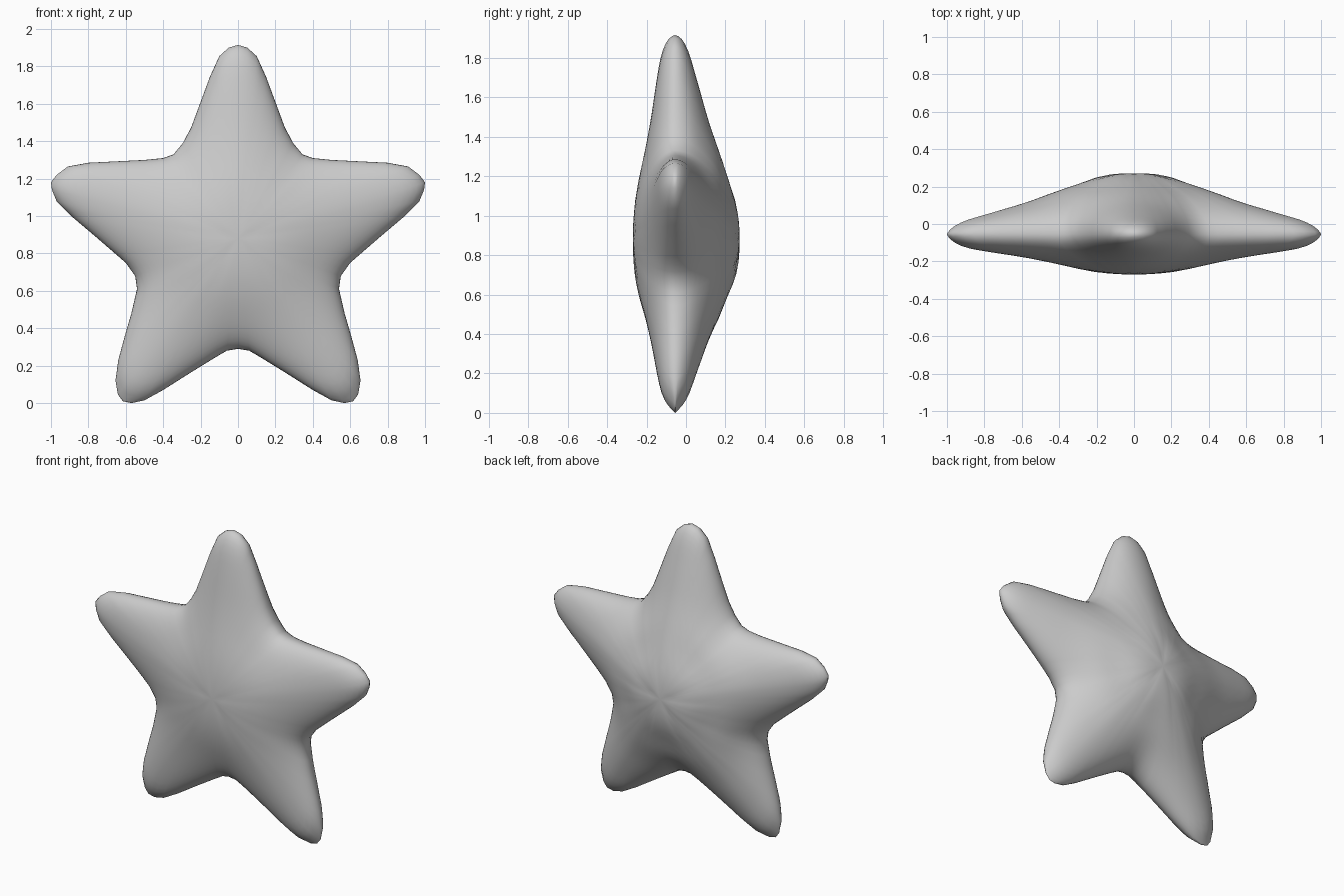
import bpy, bmesh, math
from mathutils import Vector
from mathutils.geometry import intersect_point_line

if "Cube" in bpy.data.objects:
    bpy.data.objects.remove(bpy.data.objects["Cube"])

C = Vector((0, 0.88))      # star centre in the x/z plane
SEAM = -0.055              # y of the rim
RINGS = 16

# Right half of the outline, top tip to bottom notch (x, z)
HALF = [(0, 1.915), (.05, 1.9), (.1, 1.855), (.15, 1.745), (.2, 1.61), (.25, 1.475),
        (.295, 1.39), (.345, 1.33), (.4, 1.31), (.5, 1.3), (.8, 1.285), (.91, 1.265),
        (.97, 1.22), (1, 1.18), (.995, 1.14), (.97, 1.08), (.88, .99), (.75, .88),
        (.6, .75), (.55, .68), (.54, .61), (.57, .48), (.605, .36), (.64, .23),
        (.655, .12), (.642, .045), (.615, .01), (.57, 0), (.5, .015), (.4, .07),
        (.25, .165), (.12, .245), (.06, .28), (0, .29)]
TIPS = [Vector(p) - C for p in ((0, 1.915), (1, 1.18), (-1, 1.18), (.62, .02), (-.62, .02))]

# Ridge height over the seam against distance from the centre: (r, front, back)
RIDGE = [(0, .217, .328), (.1, .213, .326), (.2, .205, .31), (.32, .182, .258), (.42, .157, .235),
         (.52, .138, .192), (.62, .12, .16), (.72, .107, .135), (.82, .092, .105),
         (.92, .077, .08), (.98, .055, .055), (1.02, .03, .03), (1.04, 0, 0)]


def ridge(r, side):
    for a, b in zip(RIDGE, RIDGE[1:]):
        if r <= b[0]:
            k = (r - a[0]) / (b[0] - a[0])
            return a[side] * (1 - k) + b[side] * k
    return 0.0


# Full outline, long edges split
pts = [Vector(p) for p in HALF] + [Vector((-x, z)) for x, z in HALF[-2:0:-1]]
outline = []
for a, b in zip(pts, pts[1:] + pts[:1]):
    n = max(1, math.ceil((b - a).length / 0.08))
    outline += [a.lerp(b, i / n) for i in range(n)]
N = len(outline)


def rim_distance(p):
    best = 9.0
    for a, b in zip(pts, pts[1:] + pts[:1]):
        e = b - a
        t = min(1, max(0, (p - a).dot(e) / e.length_squared))
        best = min(best, (p - a - e * t).length)
    return best


# Rim distance along the arm axes, tabulated
TABLE = [[rim_distance(C + t * (i / 50)) for i in range(51)] for t in TIPS]


def axis_distance(v):
    total = weight = 0.0
    for tip, row in zip(TIPS, TABLE):
        w = max(0, v.normalized().dot(tip.normalized())) ** 10
        f = min(49.99, v.length / tip.length * 50)
        i = int(f)
        total += w * (row[i] * (1 - f + i) + row[i + 1] * (f - i))
        weight += w
    return max(0.02, total / weight)


def puff(p):
    v = p - C
    q = min(1, rim_distance(p) / axis_distance(v))
    return math.sqrt(max(0, 1 - (1 - q) ** 2))


# Inflated star: a shared rim with a front and a back dome
bm = bmesh.new()
rim = [bm.verts.new((p.x, SEAM, p.y)) for p in outline]
for side, sign in ((1, -1), (2, 1)):
    rings = []
    for j in range(1, RINGS):
        s = math.sin(math.pi / 2 * j / RINGS)
        ring = []
        for o in outline:
            p = C.lerp(o, s)
            h = puff(p) * ridge((p - C).length, side)
            ring.append(bm.verts.new((p.x, SEAM + sign * h, p.y)))
        rings.append(ring)
    rings.append(rim)
    hub = bm.verts.new((C.x, SEAM + sign * RIDGE[0][side], C.y))
    for i in range(N):
        k = (i + 1) % N
        bm.faces.new((hub, rings[0][i], rings[0][k]))
        for a, b in zip(rings, rings[1:]):
            bm.faces.new((a[i], b[i], b[k], a[k]))

# Soften the domes, keeping the rim fixed
rim_set = set(rim)
inner = [v for v in bm.verts if v not in rim_set]
for _ in range(3):
    bmesh.ops.smooth_vert(bm, verts=inner, factor=0.4, use_axis_y=True)
bmesh.ops.recalc_face_normals(bm, faces=bm.faces)
for f in bm.faces:
    f.smooth = True

me = bpy.data.meshes.new("star")
bm.to_mesh(me)
bm.free()
bpy.context.collection.objects.link(bpy.data.objects.new("star", me))
